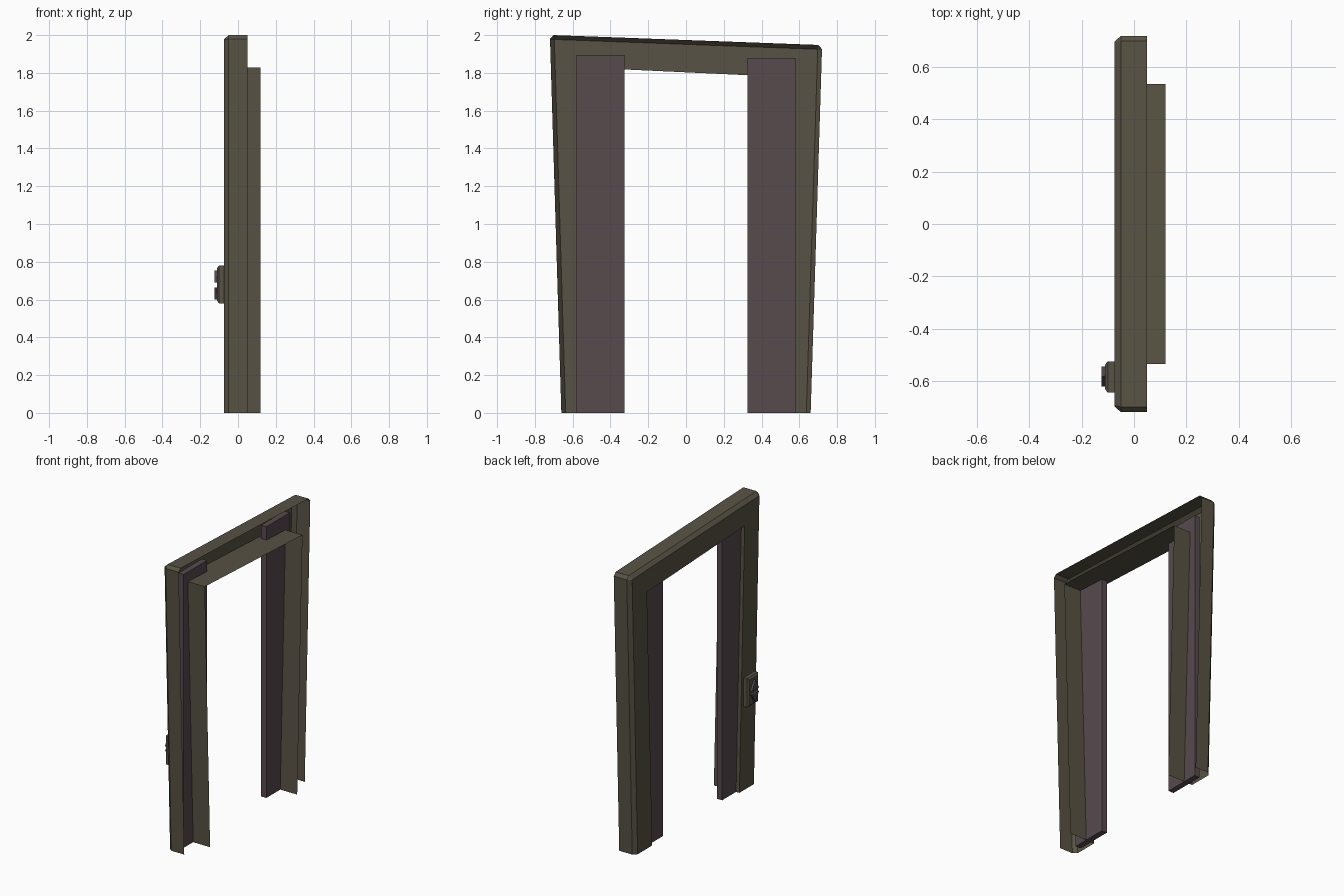
import bpy, bmesh

if "Cube" in bpy.data.objects:
    bpy.data.objects.remove(bpy.data.objects["Cube"])


def material(name, rgb):
    m = bpy.data.materials.new(name)
    m.diffuse_color = (*rgb, 1)
    m.use_nodes = True
    m.node_tree.nodes["Principled BSDF"].inputs["Base Color"].default_value = m.diffuse_color
    return m


OLIVE = material("olive metal", (0.098, 0.086, 0.058))
PLUM = material("dark plum", (0.096, 0.069, 0.076))


def finish(bm, name, mat):
    bmesh.ops.remove_doubles(bm, verts=bm.verts, dist=0.0005)
    bmesh.ops.recalc_face_normals(bm, faces=bm.faces)
    me = bpy.data.meshes.new(name)
    bm.to_mesh(me)
    bm.free()
    me.materials.append(mat)
    ob = bpy.data.objects.new(name, me)
    bpy.context.collection.objects.link(ob)
    return ob


def loft(name, mat, loops, closed=False):
    # loops: list of (x, [(y, z), ...]) joined by quads
    bm = bmesh.new()
    rows = [[bm.verts.new((x, y, z)) for y, z in pts] for x, pts in loops]
    n = len(rows[0])
    for a, b in zip(rows, rows[1:]):
        for i in range(n if closed else n - 1):
            j = (i + 1) % n
            bm.faces.new((a[i], a[j], b[j], b[i]))
    if closed:
        bm.faces.new(rows[0])
        bm.faces.new(rows[-1])
    return finish(bm, name, mat)


def rect(y0, y1, z0, z1):
    return [(y0, z0), (y1, z0), (y1, z1), (y0, z1)]


# Frame shell, open at the back and bottom, with the opening lining
outer = [(-0.66, 0), (-0.72, 1.98), (-0.70, 2.0),
         (0.70, 1.948), (0.72, 1.926), (0.66, 0)]
inset = [(-0.637, 0), (-0.697, 1.974), (-0.694, 1.977),
         (0.694, 1.925), (0.697, 1.922), (0.637, 0)]
opening = [(-0.477, 0), (-0.535, 1.828), (-0.535, 1.828),
           (0.535, 1.778), (0.535, 1.778), (0.477, 0)]
loft("door_frame", OLIVE, [(0.05, outer), (-0.05, outer), (-0.075, inset),
                           (-0.075, opening), (0.12, opening)])

# Sliding door panels, pushed into the frame
for side, y0, y1, top in (("left", -0.58, -0.325, 1.895),
                          ("right", 0.325, 0.58, 1.88)):
    r = rect(y0, y1, 0, top)
    loft(side + "_sliding_door", PLUM, [(-0.05, r), (-0.01, r)], True)

# Call panel with chamfered edge
plate = rect(-0.645, -0.525, 0.58, 0.78)
face = rect(-0.633, -0.537, 0.592, 0.768)
loft("call_panel", OLIVE, [(-0.07, plate), (-0.10, plate), (-0.11, face)], True)

# Triangular up and down buttons
for name, base, tip in (("up_button", 0.69, 0.755), ("down_button", 0.665, 0.60)):
    tri = [(-0.622, base), (-0.546, base), (-0.584, tip)]
    loft(name, PLUM, [(-0.105, tri), (-0.125, tri)], True)
